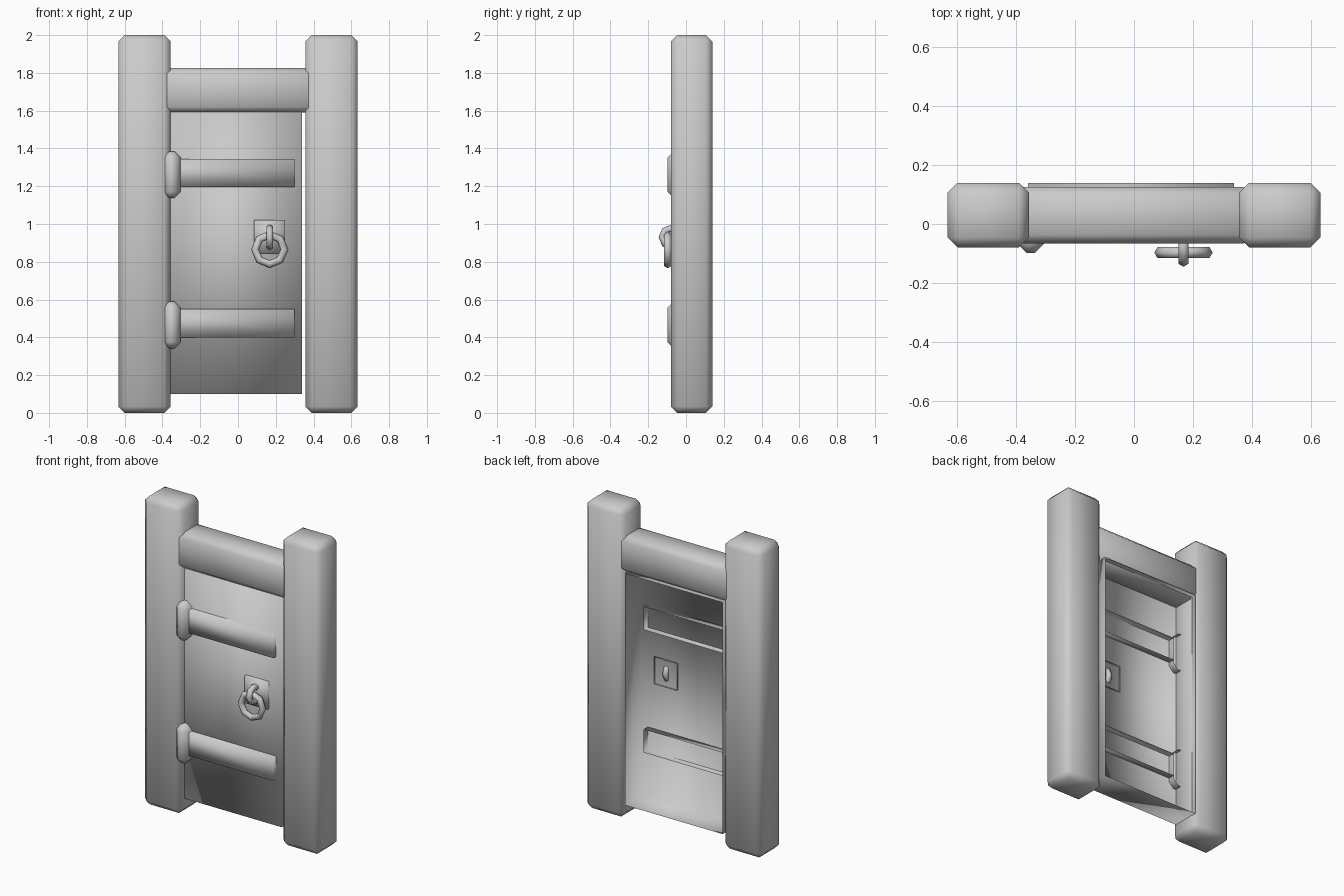
import bpy, bmesh, math

if "Cube" in bpy.data.objects:
    bpy.data.objects.remove(bpy.data.objects["Cube"])


def finish(name, bm, angle=180):
    bmesh.ops.recalc_face_normals(bm, faces=bm.faces)
    me = bpy.data.meshes.new(name)
    bm.to_mesh(me)
    bm.free()
    ob = bpy.data.objects.new(name, me)
    bpy.context.collection.objects.link(ob)
    bpy.ops.object.select_all(action='DESELECT')
    ob.select_set(True)
    bpy.context.view_layer.objects.active = ob
    if angle >= 180:
        bpy.ops.object.shade_smooth()
    else:
        bpy.ops.object.shade_smooth_by_angle(angle=math.radians(angle))
    return ob


def box(lo, hi):
    bm = bmesh.new()
    bmesh.ops.create_cube(bm, size=1)
    for v in bm.verts:
        v.co = [lo[i] if v.co[i] < 0 else hi[i] for i in range(3)]
    return bm


def beveled_box(name, lo, hi, bevel, open_y=None):
    bm = box(lo, hi)
    bmesh.ops.bevel(bm, geom=bm.edges[:], offset=bevel, segments=1,
                    profile=0.5, affect='EDGES')
    if open_y is not None:  # leave the back open
        bmesh.ops.bisect_plane(bm, geom=bm.verts[:] + bm.edges[:] + bm.faces[:],
                               plane_co=(0, open_y, 0), plane_no=(0, 1, 0),
                               clear_outer=True)
    return finish(name, bm)


def open_box(name, lo, hi, open_left=False, angle=180):
    """Box without its back, and optionally without its left end."""
    bm = box(lo, hi)
    bm.normal_update()
    gone = [f for f in bm.faces
            if f.normal.y > 0.9 or (open_left and f.normal.x < -0.9)]
    bmesh.ops.delete(bm, geom=gone, context='FACES')
    return finish(name, bm, angle)


def ring(name, center, major, minor, rot):
    bpy.ops.mesh.primitive_torus_add(major_segments=8, minor_segments=6,
                                     major_radius=major, minor_radius=minor,
                                     location=center, rotation=rot)
    bpy.context.object.name = name
    bpy.ops.object.shade_smooth()


# Posts and lintel
for side, x in (("left", -0.495), ("right", 0.495)):
    beveled_box(side + "_post", (x - 0.138, -0.08, 0), (x + 0.138, 0.14, 2), 0.034)
beveled_box("lintel", (-0.405, -0.066, 1.59), (0.402, 0.126, 1.825), 0.03)

# Hollow door, open at the back
open_box("door", (-0.36, -0.038, 0.1), (0.34, 0.14, 1.6))

# Straps and hinge barrels, passing through the door face
for name, z in (("lower", 0.4), ("upper", 1.195)):
    open_box(name + "_strap", (-0.308, -0.066, z), (0.30, 0.005, z + 0.15), True)
    beveled_box(name + "_hinge", (-0.397, -0.098, z - 0.058),
                (-0.304, 0.06, z + 0.19), 0.033, 0.008)

# Latch plate with a ring handle hanging from a staple
open_box("latch_plate", (0.085, -0.055, 0.845), (0.25, -0.03, 1.02))
ring("handle_ring", (0.168, -0.097, 0.865), 0.078, 0.021,
     (math.radians(90), 0, math.radians(0)))
ring("handle_staple", (0.168, -0.078, 0.93), 0.048, 0.019,
     (0, math.radians(90), 0))
